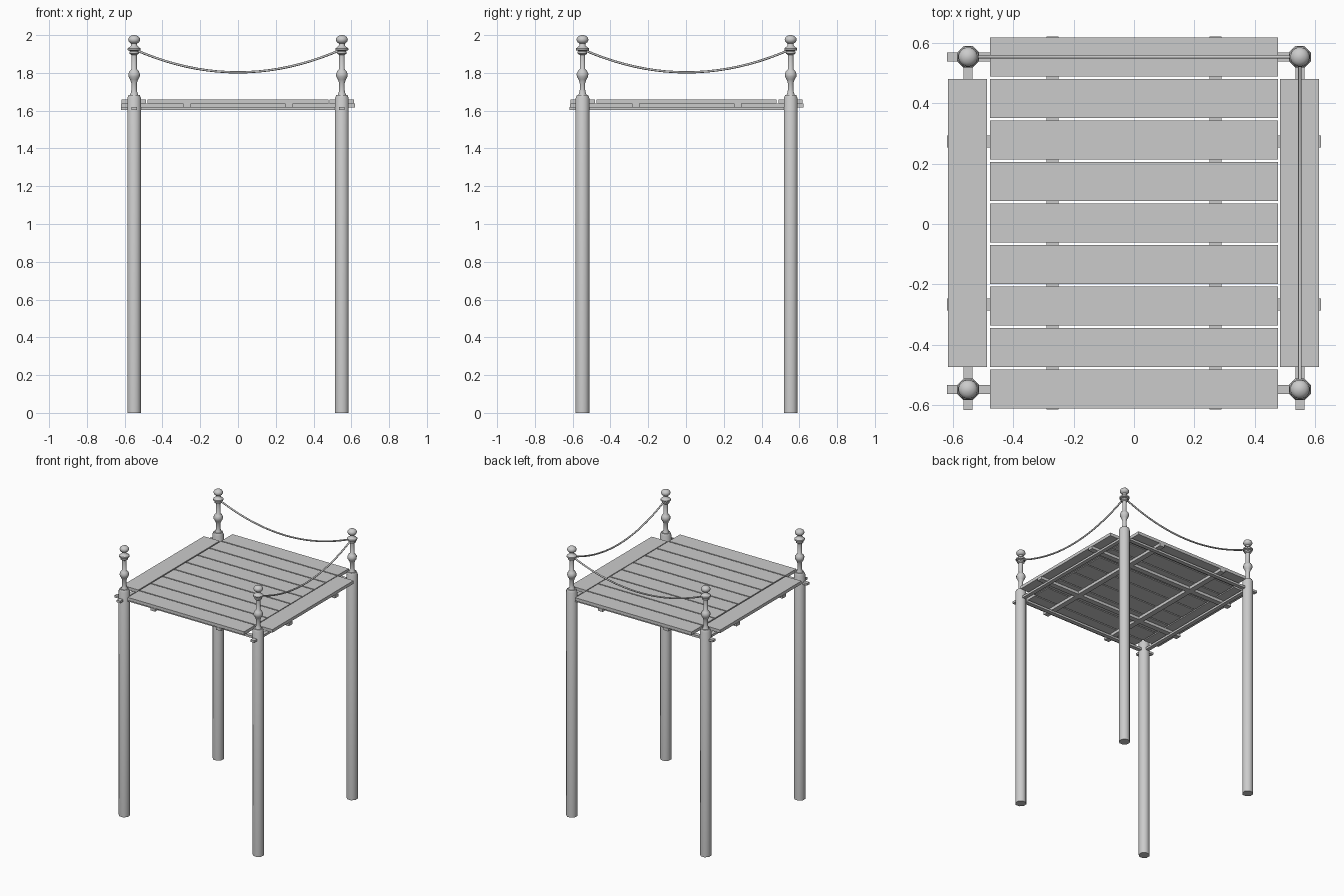
import bpy, bmesh, math
from mathutils import Vector

cube = bpy.data.objects.get("Cube")
if cube:
    bpy.data.objects.remove(cube, do_unlink=True)

grey = bpy.data.materials.new("plain_grey")
grey.use_nodes = True
COLOUR = (0.6, 0.6, 0.6, 1)
grey.diffuse_color = COLOUR
grey.node_tree.nodes["Principled BSDF"].inputs["Base Color"].default_value = COLOUR


def finish(name, bm, smooth=None):
    bmesh.ops.recalc_face_normals(bm, faces=bm.faces)
    mesh = bpy.data.meshes.new(name)
    bm.to_mesh(mesh)
    bm.free()
    mesh.materials.append(grey)
    obj = bpy.data.objects.new(name, mesh)
    bpy.context.collection.objects.link(obj)
    if smooth:
        bpy.ops.object.select_all(action='DESELECT')
        obj.select_set(True)
        bpy.context.view_layer.objects.active = obj
        bpy.ops.object.shade_smooth_by_angle(angle=math.radians(smooth))
    return obj


def box(name, x0, x1, y0, y1, z0, z1):
    bm = bmesh.new()
    bmesh.ops.create_cube(bm, size=1)
    for v in bm.verts:
        v.co = Vector(((x0 + x1) / 2 + v.co.x * (x1 - x0),
                       (y0 + y1) / 2 + v.co.y * (y1 - y0),
                       (z0 + z1) / 2 + v.co.z * (z1 - z0)))
    return finish(name, bm)


def lathe(name, profile, x, y, sides):
    bm = bmesh.new()
    rings = []
    for r, z in profile:
        rings.append([bm.verts.new((x + r * math.cos((i + 0.5) * math.tau / sides),
                                    y + r * math.sin((i + 0.5) * math.tau / sides), z))
                      for i in range(sides)])
    for a, b in zip(rings, rings[1:]):
        for i in range(sides):
            j = (i + 1) % sides
            bm.faces.new((a[i], a[j], b[j], b[i]))
    bm.faces.new(rings[0])
    bm.faces.new(rings[-1])
    return finish(name, bm, 50)


def rope(name, start, end, sag, radius=0.006, steps=20, sides=8):
    # A hanging line between two posts
    bm = bmesh.new()
    start, end = Vector(start), Vector(end)
    along = (end - start).normalized()
    side = along.cross(Vector((0, 0, 1)))
    rings = []
    for s in range(steps + 1):
        t = s / steps
        p = start.lerp(end, t) - Vector((0, 0, 4 * sag * t * (1 - t)))
        slope = -4 * sag * (1 - 2 * t) / (end - start).length
        up = (Vector((0, 0, 1)) - along * slope).normalized()
        rings.append([bm.verts.new(p + radius * (side * math.cos(k * math.tau / sides)
                                                 + up * math.sin(k * math.tau / sides)))
                      for k in range(sides)])
    for a, b in zip(rings, rings[1:]):
        for k in range(sides):
            m = (k + 1) % sides
            bm.faces.new((a[k], a[m], b[m], b[k]))
    bm.faces.new(rings[0])
    bm.faces.new(rings[-1])
    return finish(name, bm, 50)


PX, PY, MID_Y = 0.55, 0.551, 0.003

# Posts with turned finials and round knobs
post = [(0.039, 0), (0.039, 1.667), (0.032, 1.683)]
finial = [(0.024, 1.68), (0.018, 1.695), (0.015, 1.71), (0.015, 1.745), (0.02, 1.76),
          (0.022, 1.765), (0.031, 1.78), (0.032, 1.795), (0.025, 1.81), (0.015, 1.82),
          (0.015, 1.895), (0.026, 1.902), (0.026, 1.912), (0.02, 1.916), (0.035, 1.92),
          (0.035, 1.93), (0.024, 1.938), (0.016, 1.945), (0.016, 1.955)]
knob = [(0.032 * math.sin(math.pi * k / 10), 1.976 - 0.024 * math.cos(math.pi * k / 10))
        for k in range(1, 10)]
knob = [(0.004, 1.952)] + knob + [(0.004, 2.0)]
for sx, xname in ((-1, "right"), (1, "left")):
    for sy, yname in ((-1, "front"), (1, "back")):
        x, y = sx * PX, sy * PY + MID_Y
        tag = yname + "_" + xname
        lathe("post_" + tag, post, x, y, 8)
        lathe("finial_" + tag, finial, x, y, 12)
        lathe("knob_" + tag, knob, x, y, 16)

# Lower beams running through the posts
for s, tag in ((-1, "a"), (1, "b")):
    y = s * PY + MID_Y
    box("post_beam_x_" + tag, -0.62, PX, y - 0.015, y + 0.015, 1.603, 1.619)
    x = s * PX
    box("post_beam_y_" + tag, x - 0.015, x + 0.015, -0.617, PY, 1.603, 1.619)

# Middle joists in both directions
for s, tag in ((-1, "a"), (1, "b")):
    y = s * 0.27 + MID_Y
    box("joist_x_" + tag, -0.62, 0.62, y - 0.02, y + 0.02, 1.616, 1.637)
    x = s * 0.27
    box("joist_y_" + tag, x - 0.02, x + 0.02, -0.615, 0.621, 1.616, 1.637)

# Deck planks
for i in range(9):
    y = MID_Y + (i - 4) * 0.1375
    box("deck_plank_%d" % (i + 1), -0.478, 0.478, y - 0.0645, y + 0.0645, 1.637, 1.66)
for x0, tag in ((-0.617, "right"), (0.484, "left")):
    box("side_plank_" + tag, x0, x0 + 0.13, -0.474, 0.48, 1.637, 1.66)

# Hanging ropes along the back and the left side
rope("rope_back", (-PX, PY + MID_Y, 1.925), (PX, PY + MID_Y, 1.925), 0.122)
rope("rope_left", (PX, -PY + MID_Y, 1.925), (PX, PY + MID_Y, 1.925), 0.122)
